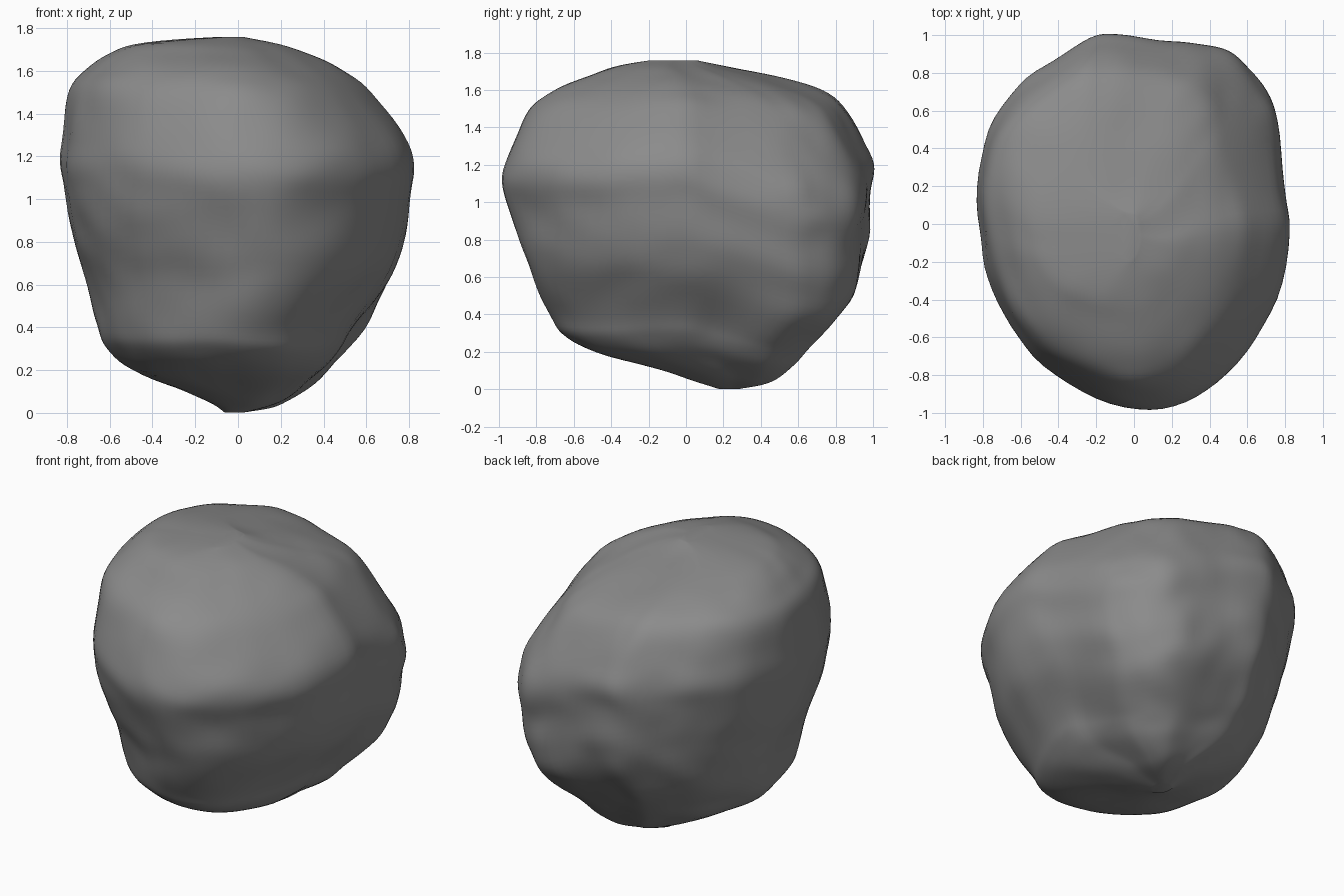
import bpy
import bmesh
import math
from mathutils import Vector, noise

default_cube = bpy.data.objects.get("Cube")
if default_cube:
    bpy.data.objects.remove(default_cube, do_unlink=True)

# Plan outline of the boulder, counter-clockwise
OUTLINE = [
    (.84, -.05), (.79, .2), (.76, .55), (.7, .7), (.62, .82), (.5, .91),
    (.35, .95), (.13, .98), (-.08, 1), (-.23, .99), (-.42, .87), (-.61, .73),
    (-.77, .5), (-.84, .2), (-.81, -.1), (-.75, -.35), (-.62, -.6),
    (-.42, -.8), (-.12, -.95), (.15, -.99), (.4, -.9), (.6, -.68), (.76, -.4)]

# Height, then the x and y extents of the boulder at that height
LEVELS = [
    (0, -.06, .02, .18, .28), (.04, -.12, .17, .06, .42),
    (.1, -.25, .27, -.13, .52), (.2, -.5, .4, -.5, .62),
    (.3, -.61, .48, -.67, .69), (.4, -.66, .54, -.73, .77),
    (.6, -.71, .69, -.82, .92), (.8, -.77, .78, -.9, .97),
    (1, -.82, .81, -.97, .98), (1.15, -.84, .84, -1, 1),
    (1.3, -.82, .79, -.95, .95), (1.5, -.79, .63, -.84, .84),
    (1.6, -.71, .5, -.72, .7), (1.68, -.6, .33, -.52, .42),
    (1.73, -.45, .17, -.37, .18), (1.76, -.06, .02, -.18, .05)]
HEIGHT = LEVELS[-1][0]

# Shallow hollows worn into the surface: centre, radius, depth
HOLLOWS = [
    (Vector((.6, -.45, .42)), .24, .05),
    (Vector((.4, -.85, .95)), .28, .03),
    (Vector((-.4, -.8, .5)), .2, .02),
    (Vector((.55, .6, 1.4)), .3, .03)]


def smooth_points(points, steps, closed):
    """Pass a smooth spline through the points."""
    n = len(points)
    pick = (lambda i: points[i % n]) if closed else (
        lambda i: points[max(0, min(n - 1, i))])
    result = []
    for i in range(n if closed else n - 1):
        quad = [pick(i + k) for k in (-1, 0, 1, 2)]
        for s in range(steps):
            t = s / steps
            result.append([
                b + t / 2 * (c - a + t * (2 * a - 5 * b + 4 * c - d
                                          + t * (3 * (b - c) + d - a)))
                for a, b, c, d in zip(*quad)])
    if not closed:
        result.append(list(points[-1]))
    return result


def span(value, low, high):
    """Map a signed unit value onto an extent."""
    return (low + high) / 2 + value * (high - low) / 2


def lean(x, y, z):
    """Let the girth sag at one back corner and rise at the other."""
    if y > 0:
        strength = -.45 if x > 0 else .2
    else:
        strength = -.1 if x > 0 else 0
    return strength * abs(x * y) * math.sin(math.pi * z / HEIGHT)


# Boulder body: the plan outline lofted through the levels
bm = bmesh.new()
outline = smooth_points(OUTLINE, 4, True)
rings = []
for z, x0, x1, y0, y1 in smooth_points(LEVELS, 5, False):
    rings.append([
        bm.verts.new((span(x / .84, x0, x1), span(y, y0, y1), z + lean(x, y, z)))
        for x, y in outline])
count = len(outline)
for lower, upper in zip(rings, rings[1:]):
    for i in range(count):
        j = (i + 1) % count
        bm.faces.new((lower[i], lower[j], upper[j], upper[i]))
bm.faces.new(reversed(rings[0]))
bm.faces.new(rings[-1])
bmesh.ops.recalc_face_normals(bm, faces=bm.faces)

# Weathering: broad lumps, fine ridges and the worn hollows
bm.normal_update()
moves = []
for v in bm.verts:
    p = v.co
    amount = .018 * noise.noise(p * 3) + .014 * noise.noise(p * 7)
    for centre, radius, depth in HOLLOWS:
        amount -= depth * math.exp(-((p - centre).length / radius) ** 2 * 2)
    # The lumps fade out towards the foot and the crown
    moves.append(v.normal * amount * math.sin(math.pi * p.z / HEIGHT) ** .5
                 if 0 < p.z < HEIGHT else Vector())
for v, move in zip(bm.verts, moves):
    v.co += move
for _ in range(3):
    bmesh.ops.smooth_vert(bm, verts=bm.verts, factor=.5,
                          use_axis_x=True, use_axis_y=True, use_axis_z=True)

mesh = bpy.data.meshes.new("boulder")
bm.to_mesh(mesh)
bm.free()
boulder = bpy.data.objects.new("boulder", mesh)
bpy.context.collection.objects.link(boulder)
for face in mesh.polygons:
    face.use_smooth = True

# Stone colour
stone = bpy.data.materials.new("grey stone")
stone.use_nodes = True
colour = (.26, .26, .26, 1)
stone.diffuse_color = colour
stone.node_tree.nodes["Principled BSDF"].inputs["Base Color"].default_value = colour
mesh.materials.append(stone)
